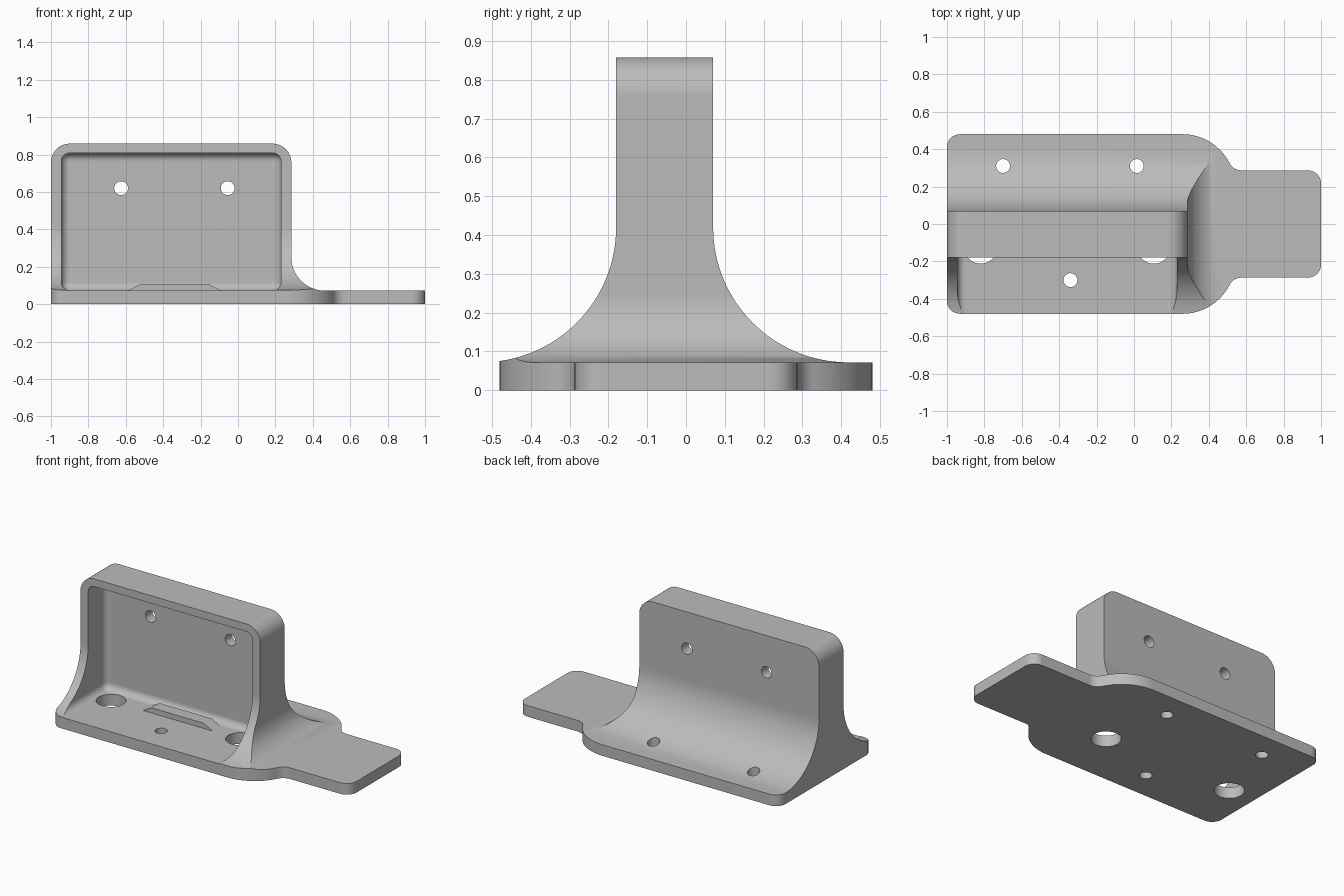
import bpy, bmesh
from math import sin, cos, radians
from mathutils import Vector

cube = bpy.data.objects.get("Cube")
if cube:
    bpy.data.objects.remove(cube, do_unlink=True)

grey = bpy.data.materials.new("plain_grey")
grey.use_nodes = True
grey.diffuse_color = (0.5, 0.5, 0.5, 1)
grey.node_tree.nodes["Principled BSDF"].inputs["Base Color"].default_value = (0.5, 0.5, 0.5, 1)

PLATE = 0.072      # plate thickness
HALF = 0.48        # half depth of the plate
TAB = 0.287        # half width of the tab


def arc(cx, cy, r, start, end, steps=20):
    """Points along an arc, angles in degrees."""
    angles = [radians(start + (end - start) * i / steps) for i in range(steps + 1)]
    return [(cx + r * cos(a), cy + r * sin(a)) for a in angles]


def finish(name, bm):
    bmesh.ops.recalc_face_normals(bm, faces=bm.faces[:])
    mesh = bpy.data.meshes.new(name)
    bm.to_mesh(mesh)
    bm.free()
    mesh.materials.append(grey)
    obj = bpy.data.objects.new(name, mesh)
    bpy.context.collection.objects.link(obj)
    return obj


def prism(name, points, axis, low, high):
    """Extrude a 2D outline along an axis, between two positions."""
    place = {"x": lambda u, v: (low, u, v),
             "y": lambda u, v: (u, low, v),
             "z": lambda u, v: (u, v, low)}[axis]
    bm = bmesh.new()
    face = bm.faces.new([bm.verts.new(place(u, v)) for u, v in points])
    extruded = bmesh.ops.extrude_face_region(bm, geom=[face])["geom"]
    shift = Vector([high - low if a == axis else 0 for a in "xyz"])
    bmesh.ops.translate(bm, vec=shift,
                        verts=[g for g in extruded if isinstance(g, bmesh.types.BMVert)])
    return finish(name, bm)


def rounded_box(name, low, high, radius):
    bm = bmesh.new()
    bmesh.ops.create_cube(bm, size=1)
    low, high = Vector(low), Vector(high)
    for v in bm.verts:
        v.co = (low + high) / 2 + v.co * (high - low)
    bmesh.ops.bevel(bm, geom=bm.edges[:], offset=radius, segments=8,
                    profile=0.5, affect="EDGES")
    return finish(name, bm)


def activate(obj):
    bpy.ops.object.select_all(action="DESELECT")
    obj.select_set(True)
    bpy.context.view_layer.objects.active = obj


def combine(obj, tool, operation):
    """Apply a boolean and remove the tool."""
    mod = obj.modifiers.new("boolean", "BOOLEAN")
    mod.operation, mod.solver, mod.object = operation, "EXACT", tool
    activate(obj)
    bpy.ops.object.modifier_apply(modifier=mod.name)
    bpy.data.objects.remove(tool, do_unlink=True)


def drill(obj, u, v, r, axis, low, high):
    combine(obj, prism("drill", arc(u, v, r, 0, 350, 35), axis, low, high), "DIFFERENCE")


# Plan outline: rounded plate narrowing to a tab, mirrored front to back
back_half = (arc(0.93, TAB - 0.07, 0.07, 0, 90, 10)
             + arc(0.575, TAB + 0.073, 0.073, 270, 207, 10)
             + arc(0.26, HALF - 0.28, 0.28, 27, 90)
             + arc(-0.931, HALF - 0.07, 0.07, 90, 180, 10))
outline = back_half + [(x, -y) for x, y in reversed(back_half)]
bracket = prism("bracket", outline, "z", -0.1, 1.0)

# Side profile: upright wall flaring into the plate on both sides
flare = 0.348
side = ([(-0.6, 0), (0.6, 0), (0.6, PLATE)]
        + arc(0.07 + flare, PLATE + flare, flare, 270, 180, 32)
        + [(0.07, 0.858), (-0.18, 0.858)]
        + arc(-0.18 - flare, PLATE + flare, flare, 0, -90, 32)
        + [(-0.6, PLATE)])
combine(bracket, prism("side_profile", side, "x", -1.2, 1.2), "INTERSECT")

# Front profile: rounded top corners and a fillet down to the tab
front = ([(-1, -0.2), (1.2, -0.2), (1.2, PLATE)]
         + arc(0.465, PLATE + 0.18, 0.18, 270, 180, 24)
         + arc(0.185, 0.758, 0.1, 0, 90)
         + arc(-0.9, 0.758, 0.1, 90, 180))
combine(bracket, prism("front_profile", front, "y", -0.8, 0.8), "INTERSECT")

# Open pocket in the front of the wall
pocket = rounded_box("pocket", (-0.945, -0.8, PLATE), (0.23, 0.0, 0.808), 0.045)
combine(bracket, pocket, "DIFFERENCE")

# Large and small holes through the plate
for x in (-0.82, 0.105):
    drill(bracket, x, -0.125, 0.0875, "z", -0.1, 0.15)
for x, y in ((-0.34, -0.3), (-0.7, 0.31), (0.015, 0.31)):
    drill(bracket, x, y, 0.037, "z", -0.1, 0.5)

# Holes through the upright wall
for x in (-0.625, -0.055):
    drill(bracket, x, 0.62, 0.037, "y", -0.1, 0.3)

# Low locating ridge on the pocket floor
ridge = prism("locating_ridge", [(-0.6, 0.066), (-0.08, 0.066), (-0.155, 0.106), (-0.525, 0.106)],
              "y", -0.13, -0.05)

# Smooth curves, crisp edges and flat faces
for obj in (bracket, ridge):
    activate(obj)
    bpy.ops.object.shade_smooth_by_angle(angle=radians(25))
    normals = obj.modifiers.new("weighted_normals", "WEIGHTED_NORMAL")
    normals.keep_sharp = True
